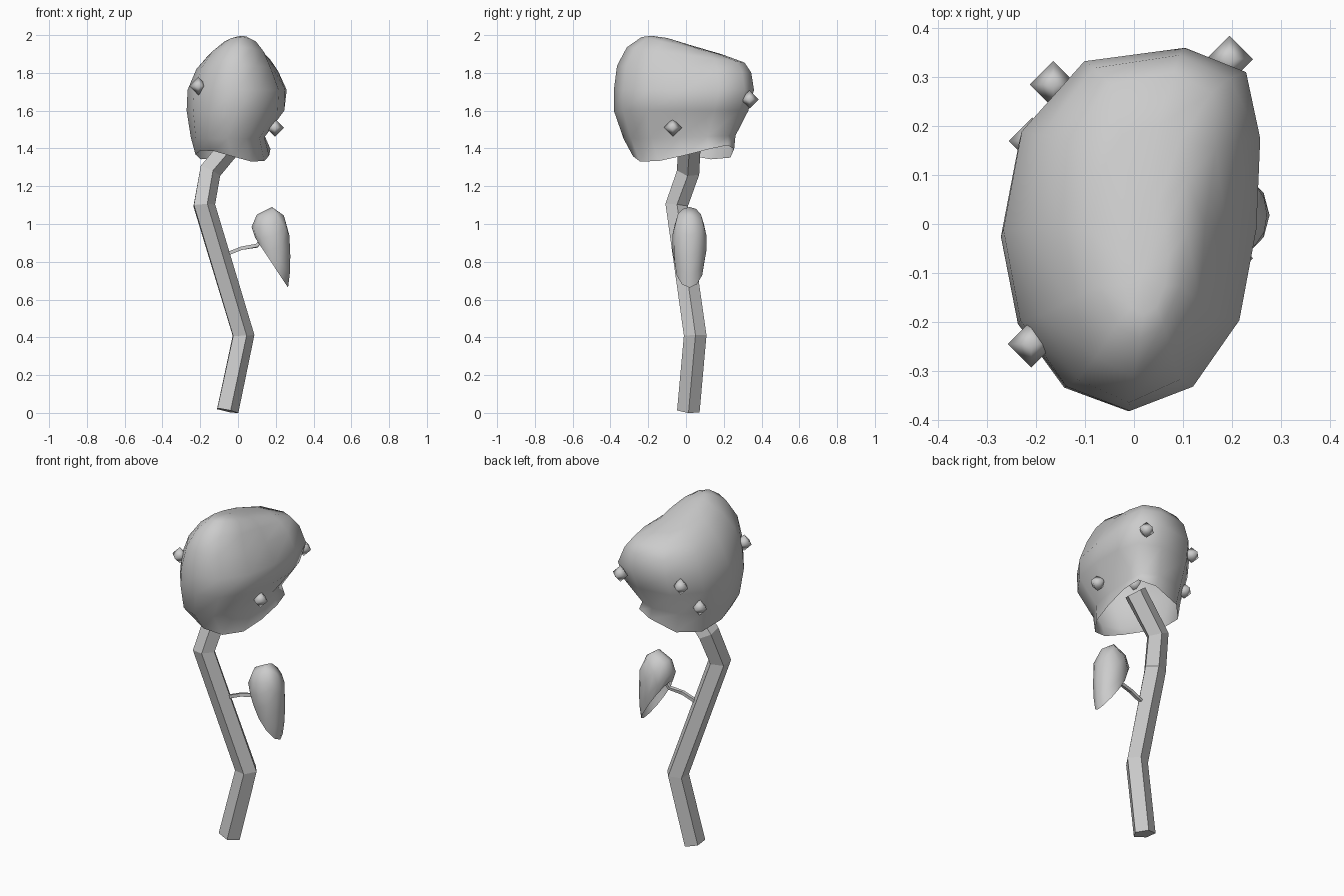
import bpy, bmesh, math
from mathutils import Vector

if "Cube" in bpy.data.objects:
    bpy.data.objects.remove(bpy.data.objects["Cube"])

GREY = (0.6, 0.6, 0.6, 1)
mat = bpy.data.materials.new("plain grey")
mat.use_nodes = True
mat.diffuse_color = GREY
mat.node_tree.nodes["Principled BSDF"].inputs["Base Color"].default_value = GREY


def ring(c, a, b, n, phase=0.0):
    """Ellipse of n points around c with half axes a and b."""
    angles = [phase + math.tau * i / n for i in range(n)]
    return [Vector(c) + Vector(a) * math.cos(t) + Vector(b) * math.sin(t) for t in angles]


def loft(name, rings, pole=None, base_pole=None, cap=False, smooth=True):
    """Skin a stack of rings, optionally closed by poles or flat ends."""
    bm = bmesh.new()
    rows = [[bm.verts.new(p) for p in r] for r in rings]
    n = len(rows[0])
    for lo, hi in zip(rows, rows[1:]):
        for i in range(n):
            j = (i + 1) % n
            bm.faces.new((lo[i], lo[j], hi[j], hi[i]))
    for point, row in ((pole, rows[-1]), (base_pole, rows[0])):
        if point:
            tip = bm.verts.new(point)
            for i in range(n):
                bm.faces.new((row[i], row[(i + 1) % n], tip))
    if cap:
        bm.faces.new(rows[0])
        bm.faces.new(rows[-1])
    bmesh.ops.recalc_face_normals(bm, faces=bm.faces)
    for f in bm.faces:
        f.smooth = smooth
    mesh = bpy.data.meshes.new(name)
    bm.to_mesh(mesh)
    bm.free()
    mesh.materials.append(mat)
    bpy.context.collection.objects.link(bpy.data.objects.new(name, mesh))


def tube(name, path, radius, sides, phase):
    """Faceted rod swept along a bent path."""
    pts = [Vector(p) for p in path]
    rings = []
    for i, p in enumerate(pts):
        ahead = (pts[min(i + 1, len(pts) - 1)] - p).normalized()
        behind = (p - pts[max(i - 1, 0)]).normalized()
        t = (ahead + behind).normalized()
        v = t.cross(Vector((1, 0, 0))) if abs(t.x) < 0.9 else Vector((0, 1, 0))
        v.normalize()
        u = v.cross(t).normalized()
        rings.append(ring(p, u * radius, v * radius, sides, phase))
    loft(name, rings, cap=True, smooth=False)


# Hood: open shell, each level is x range, y range, base height, tilt along y,
# and how far the back left corner swells
levels = [
    (-0.225, 0.165, -0.28, 0.255, 1.365, 0.06, 1.2),
    (-0.25, 0.14, -0.33, 0.262, 1.46, 0.03, 1.2),
    (-0.272, 0.245, -0.382, 0.33, 1.60, 0.0, 0.75),
    (-0.267, 0.25, -0.382, 0.36, 1.71, 0.0, 0.75),
    (-0.22, 0.20, -0.365, 0.345, 1.82, -0.05, 0.75),
    (-0.155, 0.155, -0.313, 0.31, 1.895, -0.13, 0.75),
    (-0.085, 0.108, -0.235, 0.20, 1.938, -0.22, 0.75),
    (-0.03, 0.07, -0.185, 0.05, 1.95, -0.25, 0.75),
]
hood_rings = []
for x0, x1, y0, y1, z, tilt, swell in levels:
    cx, cy, rx, ry = (x0 + x1) / 2, (y0 + y1) / 2, (x1 - x0) / 2, (y1 - y0) / 2
    points = ring((cx, cy, z + tilt * cy), (rx, 0, 0), (0, ry, ry * tilt), 12)
    for p in points:
        p.x += swell * max(p.y, 0) ** 2 * (p.x - x0) / rx
    # Flatter back edge
    points[3].x += 0.06 * rx
    points[4].y += 0.06 * ry
    points[5].y += 0.04 * ry
    hood_rings.append(points)
# Wavy rim, raised at the back of the left side
for p in hood_rings[0]:
    p.z += 1.15 * p.x * p.y
# Soft hollow between the front dome and the back ridge
for points in hood_rings[4:6]:
    points[0].x *= 0.94
loft("hood", hood_rings, pole=(0.018, -0.1, 1.985))

# Crooked five-sided stem
tube("stem", [(-0.06, 0.012, 0.012), (0.024, 0.048, 0.41), (-0.184, -0.05, 1.1),
              (-0.152, 0.012, 1.28), (0.01, 0.02, 1.48)], 0.063, 5, math.radians(2))

# Thin stalk to the side cup
tube("stalk", [(-0.10, -0.01, 0.825), (0.02, 0.0, 0.872), (0.1, 0.012, 0.885),
               (0.125, 0.015, 0.92), (0.17, 0.015, 0.97)], 0.013, 4, math.radians(45))

# Side cup: open shell, each level runs from an upper to a lower end in x and z
cup_levels = [
    (0.092, 0.925, 0.265, 0.663, 0.078),
    (0.072, 0.985, 0.274, 0.735, 0.09),
    (0.10, 1.05, 0.277, 0.83, 0.09),
    (0.18, 1.09, 0.272, 0.94, 0.07),
]
cup_rings = []
for x0, z0, x1, z1, half in cup_levels:
    centre = ((x0 + x1) / 2, 0.018, (z0 + z1) / 2)
    cup_rings.append(ring(centre, ((x1 - x0) / 2, 0, (z1 - z0) / 2), (0, half, 0), 12))
loft("side_cup", cup_rings, pole=(0.243, 0.018, 1.045))

# Small diamond buds on the hood
buds = [(-0.21, -0.245, 1.73), (0.195, -0.07, 1.51), (0.195, 0.337, 1.66),
        (-0.165, 0.285, 1.66), (-0.208, 0.17, 1.505)]
s = 0.048
for i, (x, y, z) in enumerate(buds):
    loft(f"bud_{i + 1}", [ring((x, y, z), (s, 0, 0), (0, s, 0), 4)],
         pole=(x, y, z + s), base_pole=(x, y, z - s))
